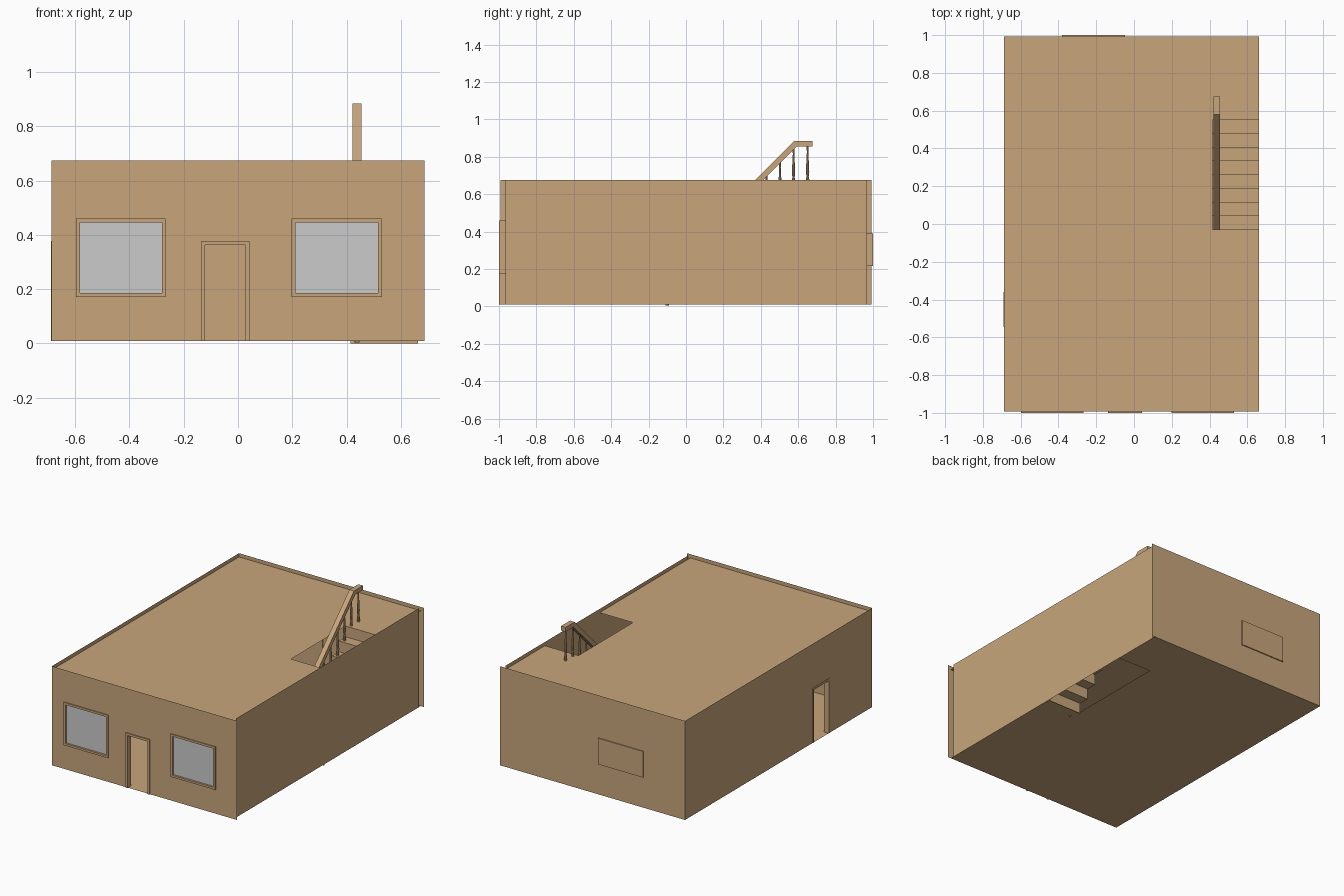
import bpy, bmesh, math

if "Cube" in bpy.data.objects:
    bpy.data.objects.remove(bpy.data.objects["Cube"])

tan = bpy.data.materials.new("tan_plaster")
tan.diffuse_color = (0.58, 0.38, 0.20, 1)
tan.use_nodes = True
tan.node_tree.nodes["Principled BSDF"].inputs["Base Color"].default_value = tan.diffuse_color


def finish(name, bm, mat=tan):
    me = bpy.data.meshes.new(name)
    bm.to_mesh(me)
    bm.free()
    ob = bpy.data.objects.new(name, me)
    bpy.context.collection.objects.link(ob)
    if mat:
        me.materials.append(mat)
    return ob


def sheet(name, axis, pos, u, v, holes=(), flip=False):
    """Flat panel at axis=pos spanning u and v, with rectangular holes (u0,u1,v0,v1)."""
    us = sorted({*u, *[c for h in holes for c in h[:2]]})
    vs = sorted({*v, *[c for h in holes for c in h[2:]]})
    place = {'x': lambda a, b: (pos, a, b), 'y': lambda a, b: (a, pos, b),
             'z': lambda a, b: (a, b, pos)}[axis]
    bm = bmesh.new()
    for a0, a1 in zip(us, us[1:]):
        for b0, b1 in zip(vs, vs[1:]):
            ca, cb = (a0 + a1) / 2, (b0 + b1) / 2
            if any(h[0] < ca < h[1] and h[2] < cb < h[3] for h in holes):
                continue
            q = [bm.verts.new(place(*p)) for p in ((a0, b0), (a1, b0), (a1, b1), (a0, b1))]
            bm.faces.new(q[::-1] if flip else q)
    bmesh.ops.remove_doubles(bm, verts=bm.verts, dist=1e-5)
    bmesh.ops.dissolve_limit(bm, angle_limit=0.01, verts=bm.verts, edges=bm.edges)
    return finish(name, bm)


def add_box(bm, x, y, z):
    vs = bmesh.ops.create_cube(bm, size=1)['verts']
    for w in vs:
        w.co = [lo + (c + 0.5) * (hi - lo) for c, (lo, hi) in zip(w.co, (x, y, z))]


def frame(name, axis, depth, u, z, t, sill=True):
    """Window or door surround made of bars."""
    bm = bmesh.new()
    z_in = z[0] + t if sill else z[0]
    bars = [((u[0], u[0] + t), (z_in, z[1] - t)), ((u[1] - t, u[1]), (z_in, z[1] - t)),
            (u, (z[1] - t, z[1]))]
    if sill:
        bars.append((u, (z[0], z[0] + t)))
    for uu, zz in bars:
        add_box(bm, *((uu, depth, zz) if axis == 'y' else (depth, uu, zz)))
    return finish(name, bm)


BASE, TOP, ROOF = 0.01, 0.675, 0.65
windows = [(-0.597, -0.267), (0.198, 0.53)]
WZ = (0.172, 0.46)
door, side_door = (-0.137, 0.043), (-0.545, -0.36)
DZ = (BASE, 0.378)
back_win = (-0.38, -0.047, 0.215, 0.39)

# outer and inner skins of the walls
front_holes = [(*w, *WZ) for w in windows] + [(*door, *DZ)]
side_holes = [(*side_door, *DZ)]
sheet("front_wall_outer", 'y', -0.993, (-0.688, 0.688), (BASE, TOP), front_holes)
sheet("front_wall_inner", 'y', -0.966, (-0.66, 0.663), (BASE, ROOF), front_holes, True)
sheet("back_wall_outer", 'y', 0.993, (-0.688, 0.688), (BASE, TOP), [back_win], True)
sheet("back_wall_inner", 'y', 0.968, (-0.66, 0.663), (BASE, ROOF), [back_win])
sheet("left_wall_outer", 'x', -0.688, (-0.993, 0.993), (BASE, TOP), side_holes, True)
sheet("left_wall_inner", 'x', -0.66, (-0.966, 0.968), (BASE, ROOF), side_holes)
sheet("right_wall", 'x', 0.663, (-0.966, 0.968), (BASE, TOP))

# floor and roof with the stairwell opening
well = [(0.415, 0.663, -0.03, 0.645)]
sheet("floor", 'z', BASE, (-0.688, 0.663), (-0.993, 0.993), well, True)
sheet("roof", 'z', ROOF, (-0.688, 0.663), (-0.993, 0.993), well)

# windows and doors
for side, w in zip(("left", "right"), windows):
    frame(side + "_window_frame", 'y', (-1.0, -0.962), w, WZ, 0.014)
    bm = bmesh.new()
    add_box(bm, (w[0] + 0.014, w[1] - 0.014), (-0.987, -0.977), (WZ[0] + 0.014, WZ[1] - 0.014))
    finish(side + "_window_glass", bm, None)
frame("front_door_frame", 'y', (-1.0, -0.962), door, DZ, 0.015, False)
frame("side_door_frame", 'x', (-0.69, -0.656), side_door, DZ, 0.015, False)
bm = bmesh.new()
add_box(bm, back_win[:2], (0.964, 1.0), back_win[2:])
finish("back_window", bm)

# stairs: zigzag of risers and treads
RUN, RISE, N = 0.0725, ROOF / 9, 9
path = [(-0.03, 0.0)]
for i in range(N):
    y = path[-1][0]
    path += [(y, (i + 1) * RISE), (0.645 if i == N - 1 else y + RUN, (i + 1) * RISE)]
bm = bmesh.new()
rows = [[bm.verts.new((x, y, z)) for y, z in path] for x in (0.415, 0.663)]
for a, b, c, d in zip(rows[0], rows[1], rows[1][1:], rows[0][1:]):
    bm.faces.new((a, b, c, d))
finish("stairs", bm)

# handrail
rail = [(0.675, 0.885), (0.58, 0.885), (-0.09, 0.215), (-0.17, 0.215),
        (-0.17, 0.185), (-0.078, 0.185), (0.592, 0.855), (0.675, 0.855)]
bm = bmesh.new()
face = bm.faces.new([bm.verts.new((0.422, y, z)) for y, z in rail])
ext = bmesh.ops.extrude_face_region(bm, geom=[face])['geom']
bmesh.ops.translate(bm, vec=(0.034, 0, 0),
                    verts=[g for g in ext if isinstance(g, bmesh.types.BMVert)])
bmesh.ops.recalc_face_normals(bm, faces=bm.faces)
finish("handrail", bm)

# turned balusters, one per tread plus one at each end
turning = [(0.009, 0), (0.009, 0.15), (0.006, 0.2), (0.009, 0.35), (0.004, 0.85), (0.006, 1)]
spots = [(-0.1, 0.004, 0.19)]
for i in range(N):
    y = -0.005 + RUN * i
    spots.append((y, (i + 1) * RISE, y + 0.27))
spots.append((0.65, ROOF, 0.858))
for k, (y, z0, z1) in enumerate(spots):
    bm = bmesh.new()
    rings = [[bm.verts.new((0.439 + r * math.cos(a * math.pi / 4), y + r * math.sin(a * math.pi / 4),
                            z0 + t * (z1 - z0))) for a in range(8)] for r, t in turning]
    for lo, hi in zip(rings, rings[1:]):
        for a in range(8):
            b = (a + 1) % 8
            bm.faces.new((lo[a], lo[b], hi[b], hi[a]))
    bm.faces.new(rings[0][::-1])
    bm.faces.new(rings[-1])
    finish("baluster_%d" % k, bm)
